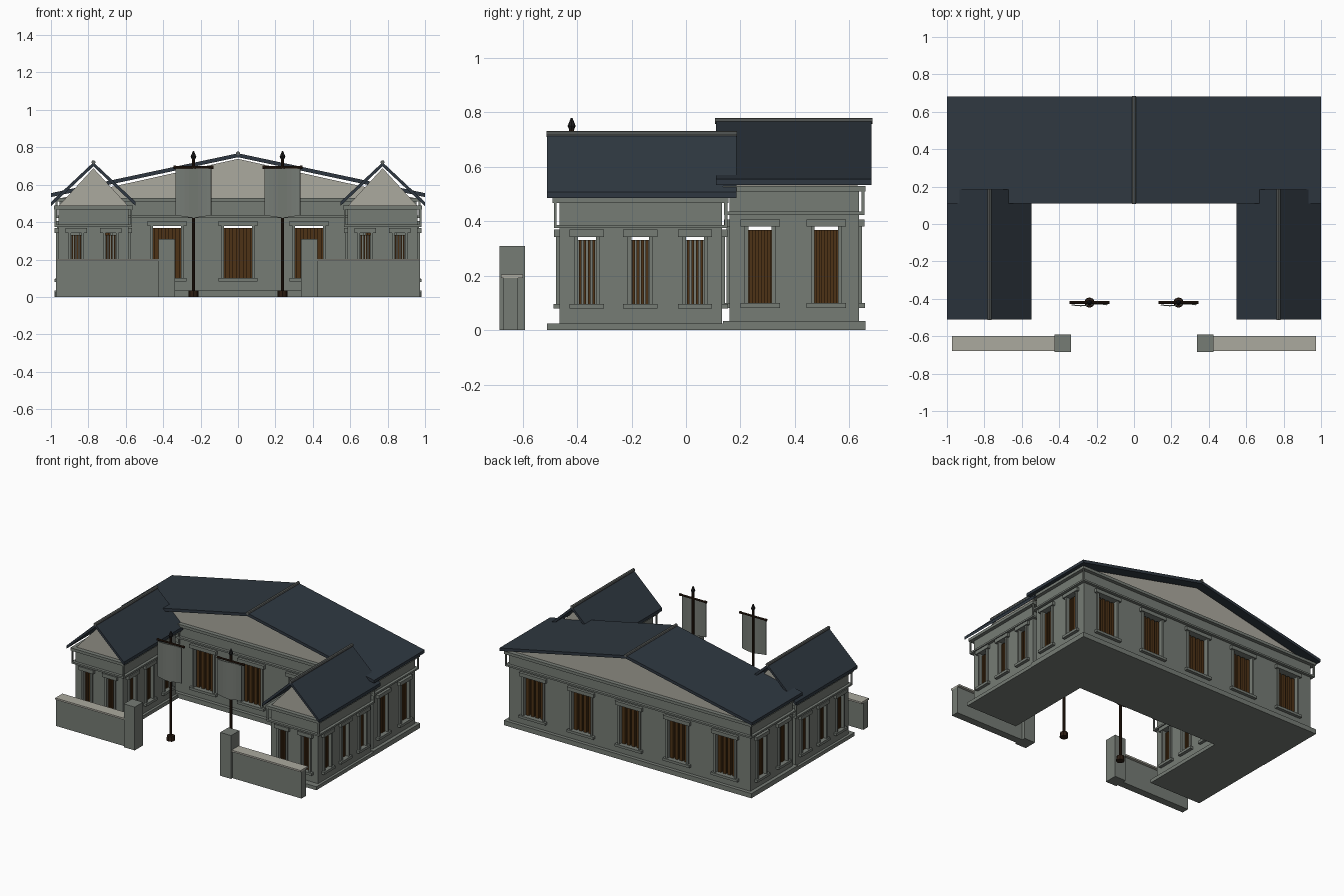
import bpy, bmesh, math
from mathutils import Matrix, Vector

if "Cube" in bpy.data.objects:
    bpy.data.objects.remove(bpy.data.objects["Cube"])


def mat(name, r, g, b):
    m = bpy.data.materials.new(name)
    m.diffuse_color = (r, g, b, 1)
    m.use_nodes = True
    m.node_tree.nodes["Principled BSDF"].inputs["Base Color"].default_value = m.diffuse_color
    return m


STONE = mat("grey_stone", 0.18, 0.20, 0.178)
PALE = mat("pale_plaster", 0.41, 0.40, 0.345)
SLATE = mat("dark_slate", 0.028, 0.039, 0.052)
RIDGE = mat("ridge_grey", 0.12, 0.13, 0.125)
WOOD = mat("brown_wood", 0.075, 0.032, 0.008)
POLE = mat("dark_pole", 0.025, 0.012, 0.006)
IRON = mat("black_iron", 0.014, 0.014, 0.015)


def finish(name, bm, material):
    bmesh.ops.recalc_face_normals(bm, faces=bm.faces)
    me = bpy.data.meshes.new(name)
    bm.to_mesh(me)
    bm.free()
    me.materials.append(material)
    ob = bpy.data.objects.new(name, me)
    bpy.context.collection.objects.link(ob)
    return ob


def box(bm, x0, x1, y0, y1, z0, z1):
    c = Vector(((x0 + x1) / 2, (y0 + y1) / 2, (z0 + z1) / 2))
    s = (abs(x1 - x0), abs(y1 - y0), abs(z1 - z0), 1)
    bmesh.ops.create_cube(bm, size=1, matrix=Matrix.Translation(c) @ Matrix.Diagonal(s))


def boxes(name, material, *dims):
    bm = bmesh.new()
    for d in dims:
        box(bm, *d)
    return finish(name, bm, material)


def prism(name, material, profile, y0, y1):
    # x-z outline extruded along y
    bm = bmesh.new()
    f = bm.faces.new([bm.verts.new((x, y0, z)) for x, z in profile])
    r = bmesh.ops.extrude_face_region(bm, geom=[f])
    vs = [v for v in r["geom"] if isinstance(v, bmesh.types.BMVert)]
    bmesh.ops.translate(bm, verts=vs, vec=(0, y1 - y0, 0))
    return finish(name, bm, material)


def cone(bm, p, r1, r2, h, n=8, rot=Matrix()):
    m = Matrix.Translation(p) @ rot
    bmesh.ops.create_cone(bm, cap_ends=True, segments=n, radius1=r1, radius2=r2, depth=h, matrix=m)


def building(name, x0, x1, y0, y1, zb, z0, z1, zband, ztop, nx, wx, ny, wy, pane_mat):
    """Hollow walls with framed, barred windows; nx/ny list window centres."""
    walls, frames, bars, panes = (bmesh.new() for _ in range(4))
    T = 0.04
    sides = [("x", y0, -1, x0, x1, nx, wx), ("x", y1, 1, x0, x1, nx, wx),
             ("y", x0, -1, y0 + T, y1 - T, ny, wy), ("y", x1, 1, y0 + T, y1 - T, ny, wy)]
    for axis, face, s, a, b, centres, w in sides:
        def put(bm, u0, u1, d0, d1, za, zc):
            p, q = sorted((face + s * d0, face + s * d1))
            box(bm, *((u0, u1, p, q) if axis == "x" else (p, q, u0, u1)), za, zc)
        put(walls, a, b, -T, 0, zb, z0)
        put(walls, a, b, -T, 0, z1, zband)
        edges = [a] + [c + k * w / 2 for c in centres for k in (-1, 1)] + [b]
        for u0, u1 in zip(edges[::2], edges[1::2]):
            put(walls, u0, u1, -T, 0, z0, z1)
        for c in centres:
            h = w / 2
            for k in (-1, 1):
                u = sorted((c + k * h, c + k * (h + 0.014)))
                put(frames, *u, -0.01, 0.012, z0, z1)
            put(frames, c - h - 0.03, c + h + 0.03, -0.005, 0.02, z1, z1 + 0.026)
            put(frames, c - h - 0.03, c + h + 0.03, -0.005, 0.022, z0 - 0.018, z0)
            n = 4
            for i in range(n):
                u = c - h + w * (i + 0.5) / n
                put(bars, u - w * 0.075, u + w * 0.075, -0.025, -0.01, z0, z1 - 0.012)
            put(panes, c - h, c + h, -0.036, -0.03, z0, z1 - 0.012)
    finish(name + "_walls", walls, STONE)
    finish(name + "_window_frames", frames, STONE)
    finish(name + "_window_bars", bars, WOOD)
    finish(name + "_window_panes", panes, pane_mat)

    # moulding, frieze, cornice and little corner posts
    def ring(e, za, zc):
        return (x0 - e, x1 + e, y0 - e, y1 + e, za, zc)
    posts = [(x - .005, x + .005, y - .005, y + .005, zband, ztop)
             for x in (x0 - .015, x1 + .015) for y in (y0 - .015, y1 + .015)]
    boxes(name + "_entablature", STONE, ring(.02, zband, zband + .012),
          ring(0, zband + .012, ztop - .02), ring(.025, ztop - .02, ztop), *posts)


def roof(name, cx, half, apex, eave, t, y0, y1):
    prism(name + "_roof", SLATE, [(cx - half, eave), (cx, apex), (cx + half, eave),
          (cx + half, eave - t), (cx, apex - t), (cx - half, eave - t)], y0, y1)
    bm = bmesh.new()
    cone(bm, (cx, (y0 + y1) / 2, apex), .011, .011, y1 - y0 + .006, 8,
         Matrix.Rotation(math.pi / 2, 4, "X"))
    finish(name + "_ridge_cap", bm, RIDGE)


# main hall
boxes("main_plinth", STONE, (-.98, .98, .135, .66, 0, .034))
building("main", -.955, .955, .16, .635, .034, .1, .38, .423, .53,
         [-.76, -.38, 0, .38, .76], .15, [.272, .515], .085, WOOD)
prism("main_gable", PALE, [(-.94, .53), (0, .738), (.94, .53)], .165, .63)
roof("main", 0, 1.0, .768, .555, .021, .11, .682)

for side, s in (("left", -1), ("right", 1)):
    # wing
    cx = s * .773
    w = side + "_wing"
    boxes(w + "_plinth", STONE, (cx - .205, cx + .205, -.51, .15, 0, .025))
    building(w, cx - .187, cx + .187, -.465, .132, .025, .097, .343, .375, .488,
             [cx - .092, cx + .092], .056, [-.364, -.168, .033], .066, STONE)
    prism(w + "_gable", PALE, [(cx - .185, .488), (cx, .688), (cx + .185, .488)], -.46, .127)
    roof(w, cx, .226, .72, .508, .022, -.51, .185)

    # forecourt wall and gate pier
    a, b = sorted((s * .42, s * .972))
    boxes(side + "_court_wall", STONE, (a, b, -.67, -.617, 0, .192))
    boxes(side + "_court_wall_cap", PALE, (a, b, -.679, -.598, .192, .204))
    a, b = sorted((s * .338, s * .425))
    boxes(side + "_gate_pier", STONE, (a, b, -.685, -.592, 0, .31))

    # banner pole with foot, crossbar and finial
    px, py = s * .238, -.42
    bm = bmesh.new()
    cone(bm, (px, py, .37), .009, .009, .74)
    cone(bm, (px, py, .017), .028, .026, .034)
    turn = Matrix.Rotation(math.pi / 2, 4, "Y")
    cone(bm, (px, py, .693), .007, .007, .2, 8, turn)
    for k in (-1, 1):
        cone(bm, (px + k * .1, py, .693), .009, .009, .014, 8, turn)
    finish(side + "_banner_pole", bm, POLE)
    bm = bmesh.new()
    cone(bm, (px, py, .742), .008, .015, .016)
    cone(bm, (px, py, .765), .015, .003, .03)
    finish(side + "_pole_finial", bm, IRON)

    # gently waved cloth banner with a slightly pointed hem
    bm = bmesh.new()
    n = 8
    cols = []
    for i in range(n + 1):
        t = i / n * 2 - 1
        hem = .422 + .014 * abs(t)
        y = py - .012 + .005 * math.sin(t * math.pi)
        cols.append([bm.verts.new((px + t * .095, y, z)) for z in (hem, .688)])
    for p, q in zip(cols, cols[1:]):
        bm.faces.new((p[0], q[0], q[1], p[1]))
    ob = finish(side + "_banner", bm, STONE)
    mod = ob.modifiers.new("thickness", "SOLIDIFY")
    mod.thickness = .006
    mod.offset = 0
